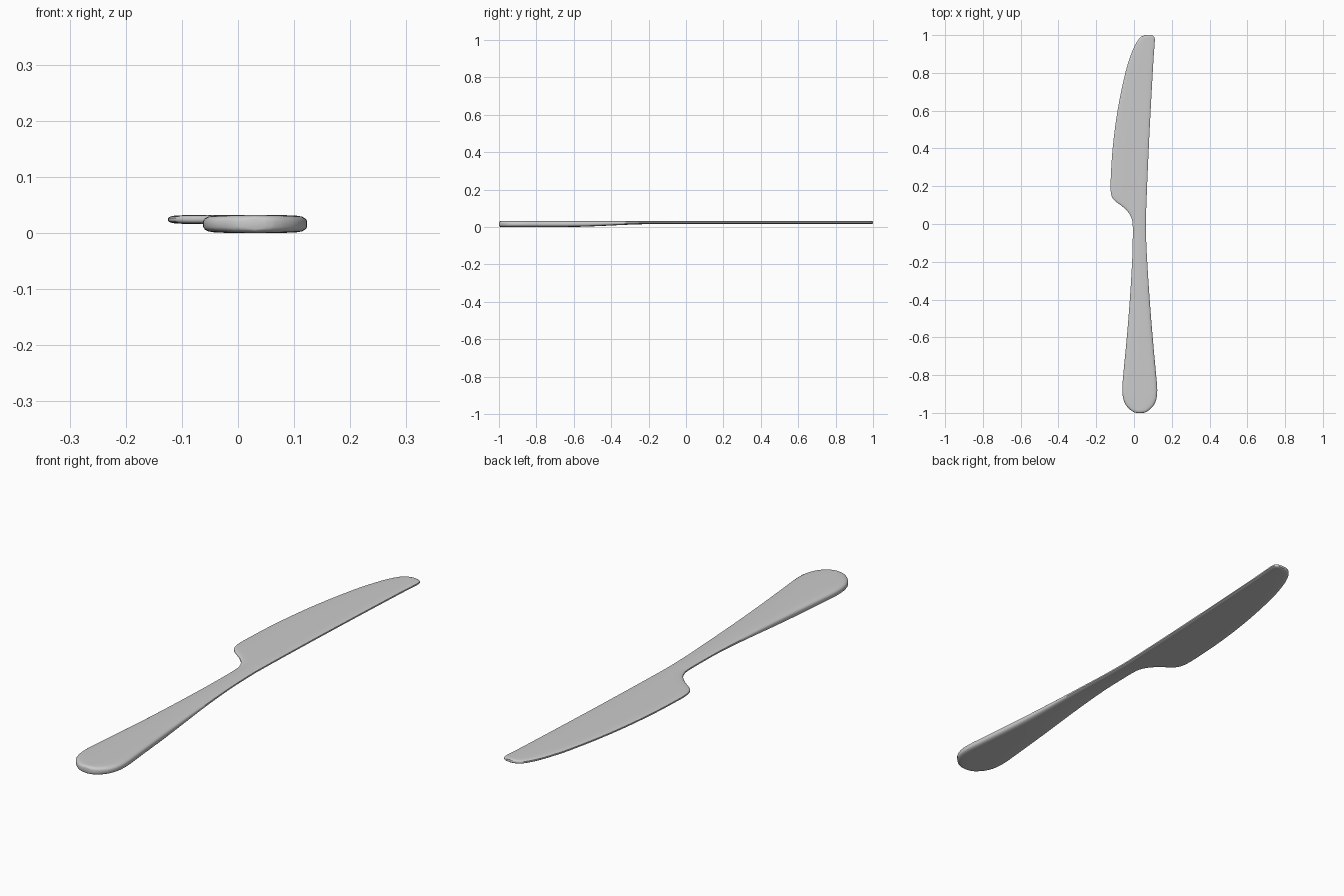
import bpy, bmesh

if "Cube" in bpy.data.objects:
    bpy.data.objects.remove(bpy.data.objects["Cube"])

# Outline stations along the knife: y, left x, right x
STATIONS = [
    (-1.0, 0.012, 0.05), (-0.995, -0.003, 0.065), (-0.98, -0.024, 0.086),
    (-0.955, -0.045, 0.107), (-0.92, -0.058, 0.12), (-0.87, -0.062, 0.123),
    (-0.8, -0.057, 0.117), (-0.6, -0.038, 0.099), (-0.4, -0.022, 0.083),
    (-0.2, -0.01, 0.07), (-0.1, -0.007, 0.065), (0.0, -0.007, 0.063),
    (0.03, -0.013, 0.063), (0.06, -0.029, 0.064), (0.09, -0.058, 0.065),
    (0.12, -0.098, 0.066), (0.14, -0.115, 0.067), (0.17, -0.123, 0.068),
    (0.22, -0.124, 0.07), (0.4, -0.113, 0.078), (0.6, -0.087, 0.088),
    (0.8, -0.046, 0.099), (0.9, -0.015, 0.105), (0.95, 0.007, 0.109),
    (0.98, 0.026, 0.11), (0.992, 0.039, 0.106), (1.0, 0.058, 0.095),
]
TOP = 0.032
# Rounded rim: (inset from edge, fraction of half thickness)
RIM = [(0.0, 0.0), (0.0, 0.35), (0.003, 0.62), (0.009, 0.82), (0.018, 0.92), (0.03, 0.97)]


def tangent(i, col):
    a, b = STATIONS[max(i - 1, 0)], STATIONS[min(i + 1, len(STATIONS) - 1)]
    return (b[col] - a[col]) / (b[0] - a[0])


def outline(steps=4):
    rows = []
    for i in range(len(STATIONS) - 1):
        p, q = STATIONS[i], STATIONS[i + 1]
        h = q[0] - p[0]
        for k in range(steps):
            t = k / steps
            row = [p[0] + h * t]
            for c in (1, 2):
                row.append((2*t**3 - 3*t**2 + 1) * p[c] + (t**3 - 2*t**2 + t) * h * tangent(i, c)
                           + (3*t**2 - 2*t**3) * q[c] + (t**3 - t**2) * h * tangent(i + 1, c))
            rows.append(row)
    rows.append(STATIONS[-1])
    return rows


def section(y, xl, xr):
    # Thick handle tapering underneath into the thin blade
    s = min(max((y + 0.65) / 0.5, 0), 1)
    bottom = 0.016 * s * s * (3 - 2 * s)
    mid, half = (TOP + bottom) / 2, (TOP - bottom) / 2
    # Round both ends off
    e = min((1 - abs(y)) / 0.015, 1)
    half *= 0.55 + 0.45 * (1 - (1 - e) ** 2) ** 0.5
    k = min(1, (xr - xl) * 0.42 / RIM[-1][0])
    upper = [(xl + d * k, f) for d, f in RIM]
    a, b = xl + RIM[-1][0] * k, xr - RIM[-1][0] * k
    upper += [(a + (b - a) * t, 1.0) for t in (0.3, 0.5, 0.7)]
    upper += [(xr - d * k, f) for d, f in reversed(RIM)]
    pts = [(x, y, mid + half * f) for x, f in upper]
    pts += [(x, y, mid - half * f) for x, f in reversed(upper[1:-1])]
    return pts


# Loft the whole knife in one piece
bm = bmesh.new()
rings = [[bm.verts.new(p) for p in section(*row)] for row in outline()]
n = len(rings[0])
for r, s in zip(rings, rings[1:]):
    for j in range(n):
        bm.faces.new((r[j], r[(j + 1) % n], s[(j + 1) % n], s[j]))
bm.faces.new(rings[0])
bm.faces.new(rings[-1])
bmesh.ops.recalc_face_normals(bm, faces=bm.faces)
mesh = bpy.data.meshes.new("table_knife")
bm.to_mesh(mesh)
bm.free()
knife = bpy.data.objects.new("table_knife", mesh)
bpy.context.collection.objects.link(knife)
bpy.context.view_layer.objects.active = knife
knife.select_set(True)
bpy.ops.object.shade_smooth_by_angle(angle=0.8)
